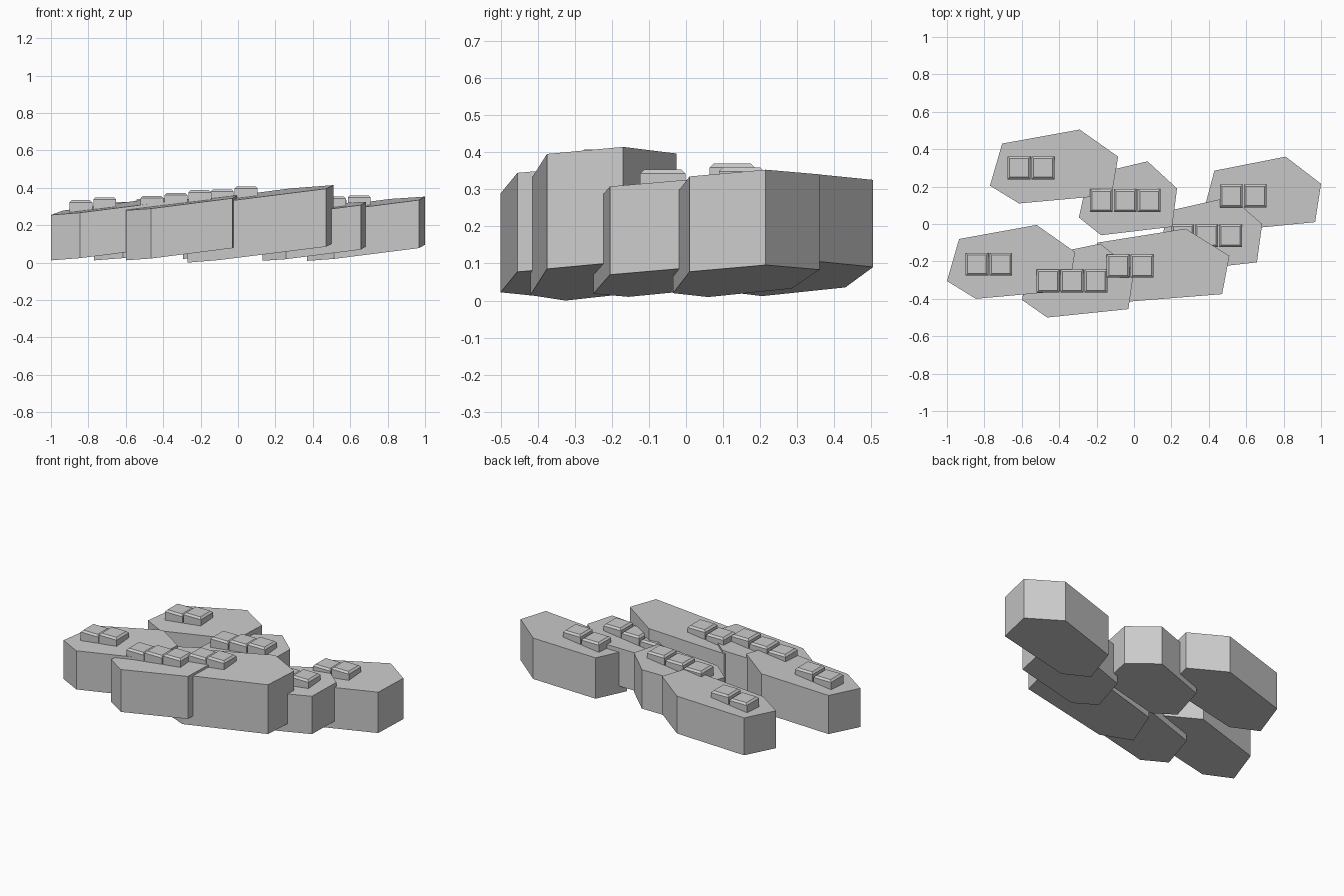
import bpy
import bmesh
from mathutils import Matrix

cube = bpy.data.objects.get("Cube")
if cube:
    bpy.data.objects.remove(cube, do_unlink=True)

SLOPE_X, SLOPE_Y = 0.12, 0.07
KEY, PITCH, RISE, SINK, CHAMFER = 0.122, 0.128, 0.053, 0.03, 0.011

# Shared hexagon outline: x as a share of the width, y in units
OUTLINE = [(0, .095), (.226, 0), (.95, .045), (1, .25), (.70, .395), (.095, .32)]

grey = bpy.data.materials.new("light grey")
grey.use_nodes = True
colour = (0.6, 0.6, 0.6, 1)
grey.diffuse_color = colour
grey.node_tree.nodes["Principled BSDF"].inputs["Base Color"].default_value = colour


def finish(name, bm):
    bmesh.ops.recalc_face_normals(bm, faces=bm.faces)
    mesh = bpy.data.meshes.new(name)
    bm.to_mesh(mesh)
    bm.free()
    mesh.materials.append(grey)
    obj = bpy.data.objects.new(name, mesh)
    bpy.context.collection.objects.link(obj)
    return obj


def slab(name, left, front, width, base, thick):
    """Vertical-sided hexagonal slab with sloping top and bottom."""
    bm = bmesh.new()
    ring = [bm.verts.new((left + u * width, front + v,
                          base + SLOPE_X * u * width + SLOPE_Y * (v - OUTLINE[0][1])))
            for u, v in OUTLINE]
    bottom = bm.faces.new(ring)
    top = bmesh.ops.extrude_face_region(bm, geom=[bottom], use_keep_orig=True)["geom"]
    bmesh.ops.translate(bm, vec=(0, 0, thick),
                        verts=[g for g in top if isinstance(g, bmesh.types.BMVert)])
    finish(name, bm)


def block(name, x, y, top):
    """Level square block with a chamfered top rim."""
    bm = bmesh.new()
    height = RISE + SINK
    bmesh.ops.create_cube(bm, size=1, matrix=Matrix.Translation((x, y, top - height / 2))
                          @ Matrix.Diagonal((KEY, KEY, height, 1)))
    rim = [e for e in bm.edges if all(v.co.z > top - 0.001 for v in e.verts)]
    bmesh.ops.bevel(bm, geom=rim, offset=CHAMFER, segments=1, affect='EDGES')
    finish(name, bm)


# name, left, front, width, base height, thickness, first block x, block y, block count
PARTS = [
    ("left_front", -1.0, -.40, .685, .012, .243, -.84, -.215, 2),
    ("middle_back", -.295, -.06, .525, .02, .245, -.175, .125, 3),
    ("middle_front", -.60, -.50, .60, .0125, .267, -.46, -.305, 3),
    ("large_front", -.27, -.42, .78, 0, .31, -.085, -.225, 2),
    ("left_back", -.77, .11, .685, .012, .235, -.615, .30, 2),
    ("middle_right", .13, -.25, .555, .01, .238, .26, -.063, 3),
    ("right_back", .37, -.035, .63, .0095, .257, .52, .15, 2),
]

for name, left, front, width, base, thick, bx, by, count in PARTS:
    slab(name + "_slab", left, front, width, base, thick)
    for i in range(count):
        x = bx + i * PITCH
        surface = (base + thick + SLOPE_X * (x - left)
                   + SLOPE_Y * (by - front - OUTLINE[0][1]))
        block(f"{name}_block_{i + 1}", x, by, surface + RISE)
